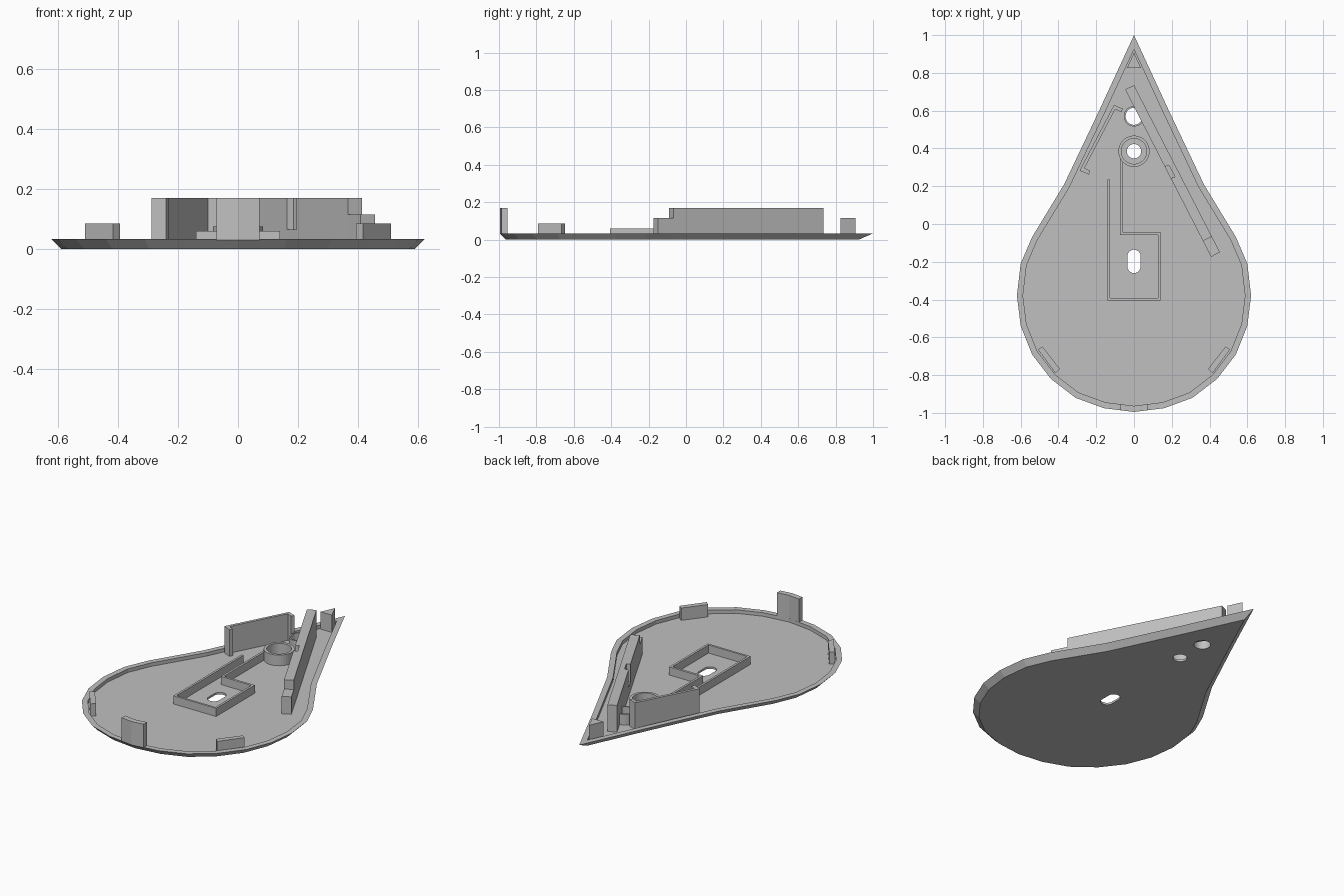
import bpy, bmesh, math
from mathutils import Vector

cube = bpy.data.objects.get("Cube")
if cube:
    bpy.data.objects.remove(cube, do_unlink=True)

grey = bpy.data.materials.new("plain grey")
grey.use_nodes = True
GREY = (0.53, 0.53, 0.53, 1)
grey.diffuse_color = GREY
grey.node_tree.nodes["Principled BSDF"].inputs["Base Color"].default_value = GREY

FLOOR, RIM, TALL = 0.012, 0.033, 0.17
BASE = FLOOR - 0.004   # parts sink a little into the floor


def loft(name, loops):
    """Join equal-length (points, z) loops with quads and cap both ends."""
    bm = bmesh.new()
    rings = [[bm.verts.new((x, y, z)) for x, y in pts] for pts, z in loops]
    n = len(rings[0])
    for a, b in zip(rings, rings[1:]):
        for i in range(n):
            j = (i + 1) % n
            bm.faces.new((a[i], a[j], b[j], b[i]))
    bm.faces.new(rings[0][::-1])
    bm.faces.new(rings[-1])
    bmesh.ops.recalc_face_normals(bm, faces=bm.faces)
    mesh = bpy.data.meshes.new(name)
    bm.to_mesh(mesh)
    bm.free()
    mesh.materials.append(grey)
    obj = bpy.data.objects.new(name, mesh)
    bpy.context.collection.objects.link(obj)
    return obj


def prism(name, pts, top, bottom=BASE):
    return loft(name, [(pts, bottom), (pts, top)])


def circle(y, r, n=32, stretch=0):
    """Circle on the centre line; stretch pulls the halves apart into a slot."""
    pts = []
    for i in range(n):
        a = 2 * math.pi * (i + 0.5) / n
        pts.append((r * math.cos(a), y + r * math.sin(a) + math.copysign(stretch, math.sin(a))))
    return pts


def inset(pts, d):
    """Mitred inward offset of an anticlockwise outline."""
    out = []
    for i, p in enumerate(pts):
        p, a, b = Vector(p), Vector(pts[i - 1]), Vector(pts[(i + 1) % len(pts)])
        e, f = (p - a).normalized(), (b - p).normalized()
        n1, n2 = Vector((-e.y, e.x)), Vector((-f.y, f.x))
        out.append(tuple(p + (n1 + n2) * d / (1 + n1.dot(n2))))
    return out


def cut(obj, cutters):
    bpy.context.view_layer.objects.active = obj
    for c in cutters:
        c.hide_render = True
        mod = obj.modifiers.new("cut", "BOOLEAN")
        mod.operation, mod.solver, mod.object = "DIFFERENCE", "EXACT", c
        bpy.ops.object.modifier_apply(modifier=mod.name)
        bpy.data.objects.remove(c, do_unlink=True)


def tube(name, y, outer, inner, top):
    """Open ring: outer wall up, over the lip, inner wall down."""
    o, i = circle(y, outer), circle(y, inner)
    obj = prism(name, o, top)
    cut(obj, [prism("bore", i, top + 0.1, -0.1)])
    return obj


# Teardrop tray with a bevelled underside and a raised rim
left_half = [(0, -0.995), (0.16, -0.975), (0.31, -0.92), (0.44, -0.82), (0.54, -0.69),
             (0.60, -0.54), (0.62, -0.38), (0.60, -0.21), (0.54, -0.07), (0.37, 0.21),
             (0.18, 0.61), (0, 1.0)]
outline = left_half + [(-x, y) for x, y in left_half[-2:0:-1]]
inner = inset(outline, 0.032)
tray = loft("tray", [(inner, 0), (outline, RIM), (inner, RIM), (inner, FLOOR)])

# Round holes and the slot through the floor
cut(tray, [prism("upper_hole", circle(0.57, 0.045), 0.2, -0.1),
           prism("middle_hole", circle(0.385, 0.038), 0.2, -0.1),
           prism("slot", circle(-0.198, 0.035, stretch=0.027), 0.2, -0.1)])

# Collars around the round holes
tube("upper_collar", 0.57, 0.054, 0.045, 0.075)
tube("middle_collar", 0.385, 0.083, 0.067, 0.075)

# Low rib that frames the slot and runs up to the middle collar
prism("slot_frame", [(-0.14, 0.235), (-0.14, -0.405), (0.14, -0.405), (0.14, -0.043),
                     (-0.06, -0.043), (-0.06, 0.33), (-0.073, 0.35), (-0.073, -0.057),
                     (0.127, -0.057), (0.127, -0.392), (-0.127, -0.392), (-0.127, 0.235)], 0.06)

# Long slanted wall with a lower end step and a small notch in its inner face
long_wall = prism("long_wall", [(-0.047, 0.712), (0.365, -0.09), (0.412, -0.066), (0, 0.735)], TALL)
cut(long_wall, [prism("notch", [(0.15, 0.30), (0.185, 0.31), (0.217, 0.249), (0.182, 0.239)], 0.3, 0.065)])
prism("long_wall_step", [(0.365, -0.09), (0.408, -0.174), (0.455, -0.15), (0.412, -0.066)], 0.115)

# Thin bracket wall with hooked ends
prism("bracket_wall", [(-0.106, 0.63), (-0.288, 0.283), (-0.24, 0.262), (-0.231, 0.281),
                       (-0.262, 0.296), (-0.099, 0.608), (-0.068, 0.592), (-0.058, 0.61)], TALL)

# Triangular post in the tip
prism("tip_post", [(-0.037, 0.826), (0.037, 0.826), (0, 0.907)], 0.115)

# Rim tabs: one tall at the front, one short on each side
prism("front_tab", [(-0.072, -0.986), (0, -0.995), (0.072, -0.986), (0.072, -0.954),
                    (0, -0.963), (-0.072, -0.954)], TALL, RIM - 0.002)
for side, name in ((1, "left_tab"), (-1, "right_tab")):
    prism(name, [(side * x, y) for x, y in
                 [(0.508, -0.665), (0.485, -0.648), (0.393, -0.767), (0.416, -0.79)]], 0.085)
